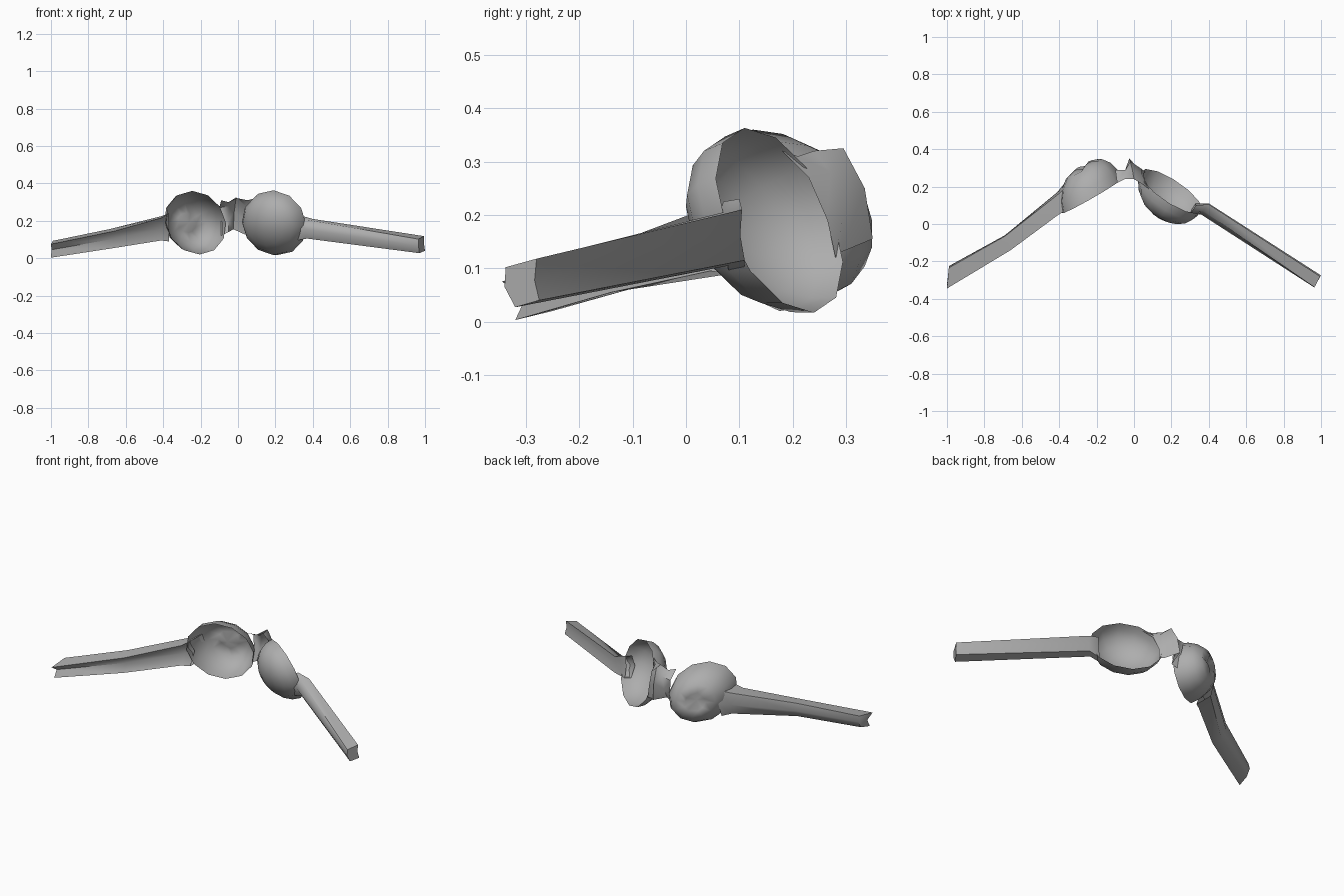
import bpy, bmesh, math
from mathutils import Vector as V

if "Cube" in bpy.data.objects:
    bpy.data.objects.remove(bpy.data.objects["Cube"])

fabric = bpy.data.materials.new("grey fabric")
fabric.diffuse_color = (0.42, 0.42, 0.42, 1)
fabric.use_nodes = True
fabric.node_tree.nodes["Principled BSDF"].inputs["Base Color"].default_value = fabric.diffuse_color


def finish(name, verts, faces, angle=60):
    me = bpy.data.meshes.new(name)
    me.from_pydata([tuple(v) for v in verts], [], faces)
    bm = bmesh.new()
    bm.from_mesh(me)
    bmesh.ops.recalc_face_normals(bm, faces=bm.faces)
    bm.to_mesh(me)
    bm.free()
    me.materials.append(fabric)
    ob = bpy.data.objects.new(name, me)
    bpy.context.collection.objects.link(ob)
    bpy.ops.object.select_all(action='DESELECT')
    ob.select_set(True)
    bpy.context.view_layer.objects.active = ob
    bpy.ops.object.shade_smooth_by_angle(angle=math.radians(angle))
    return ob


def loft(name, sections, hollow=None):
    """Sheet through rows of points; with hollow, a tube with a dished
    inner wall (hollow = how far it sinks towards the outer wall) and a closed end."""
    rows = [[V(p) for p in s] for s in sections]
    closed = hollow is not None
    if closed:
        for s in rows:
            s.append(((s[0] + s[-1]) / 2).lerp(s[2], hollow))
    n = len(rows[0])
    faces = [(i * n + j, i * n + (j + 1) % n, (i + 1) * n + (j + 1) % n, (i + 1) * n + j)
             for i in range(len(rows) - 1) for j in range(n if closed else n - 1)]
    if closed:
        faces.append(tuple((len(rows) - 1) * n + j for j in range(n)))
    return finish(name, [p for s in rows for p in s], faces)


def cup(name, centre, u, v, depth, dent=0.0, sides=12, rings=5):
    """Open dome: rim axes u and v, bulge vector depth, optional crumpled tip."""
    c, u, v, d = V(centre), V(u), V(v), V(depth)
    verts, faces = [], []
    for r in range(rings):
        a = r / rings * math.pi / 2
        for s in range(sides):
            t = 2 * math.pi * s / sides
            k = math.sin(a)
            if r == rings - 1:
                k -= dent * (0.8 if s % 3 == 0 else 0.3)
            verts.append(c + math.cos(a) * (math.cos(t) * u + math.sin(t) * v) + k * d)
    verts.append(c + d * (1 - 2 * dent))
    for r in range(rings - 1):
        for s in range(sides):
            q = (s + 1) % sides
            faces.append((r * sides + s, r * sides + q,
                          (r + 1) * sides + q, (r + 1) * sides + s))
    b = (rings - 1) * sides
    faces += [(b + s, b + (s + 1) % sides, len(verts) - 1) for s in range(sides)]
    return finish(name, verts, faces, 70)


# Cups: the right one bulges forward, the left one is pushed through to the back
cup("right_cup", (0.20, 0.175, 0.19), (0.165, -0.10, -0.01), (-0.01, -0.065, 0.173),
    (-0.07, -0.13, -0.025))
cup("left_cup", (-0.225, 0.15, 0.19), (-0.16, -0.09, 0), (-0.02, -0.025, 0.17),
    (-0.055, 0.18, 0), dent=0.16)

# Right band: flat tube, dished on the back
loft("right_band", [
    [(0.33, 0.10, 0.23), (0.31, 0.07, 0.225), (0.30, 0.055, 0.16), (0.31, 0.08, 0.095), (0.33, 0.11, 0.10)],
    [(0.40, 0.105, 0.21), (0.37, 0.07, 0.205), (0.36, 0.05, 0.155), (0.37, 0.08, 0.105), (0.40, 0.11, 0.115)],
    [(0.995, -0.28, 0.118), (0.965, -0.338, 0.102), (0.965, -0.34, 0.065), (0.97, -0.32, 0.027), (1.0, -0.275, 0.04)],
], hollow=0.1)

# Left band: flat tube, dished on the front
loft("left_band", [
    [(-0.37, 0.07, 0.24), (-0.37, 0.19, 0.24), (-0.37, 0.22, 0.17), (-0.37, 0.19, 0.09), (-0.37, 0.075, 0.09)],
    [(-0.41, 0.045, 0.215), (-0.41, 0.155, 0.225), (-0.41, 0.17, 0.16), (-0.41, 0.15, 0.10), (-0.41, 0.045, 0.095)],
    [(-0.66, -0.14, 0.145), (-0.69, -0.065, 0.155), (-0.69, -0.06, 0.11), (-0.68, -0.09, 0.065), (-0.66, -0.14, 0.055)],
    [(-1.0, -0.345, 0.075), (-0.99, -0.235, 0.093), (-0.99, -0.225, 0.06), (-0.99, -0.25, 0.02), (-1.0, -0.32, 0.003)],
], hollow=0.3)

# Twisted bridge between the cups
loft("centre_bridge", [
    [(-0.09, 0.22, 0.31), (-0.10, 0.29, 0.27), (-0.09, 0.28, 0.20), (-0.09, 0.26, 0.12)],
    [(-0.05, 0.24, 0.30), (-0.045, 0.29, 0.28), (-0.05, 0.28, 0.20), (-0.05, 0.25, 0.14)],
    [(0.00, 0.24, 0.32), (-0.01, 0.295, 0.325), (-0.02, 0.335, 0.25), (-0.025, 0.35, 0.155)],
    [(0.05, 0.21, 0.31), (0.04, 0.27, 0.28), (0.04, 0.295, 0.20), (0.03, 0.29, 0.13)],
    [(0.09, 0.18, 0.32), (0.06, 0.23, 0.27), (0.05, 0.265, 0.19), (0.06, 0.28, 0.12)],
])
